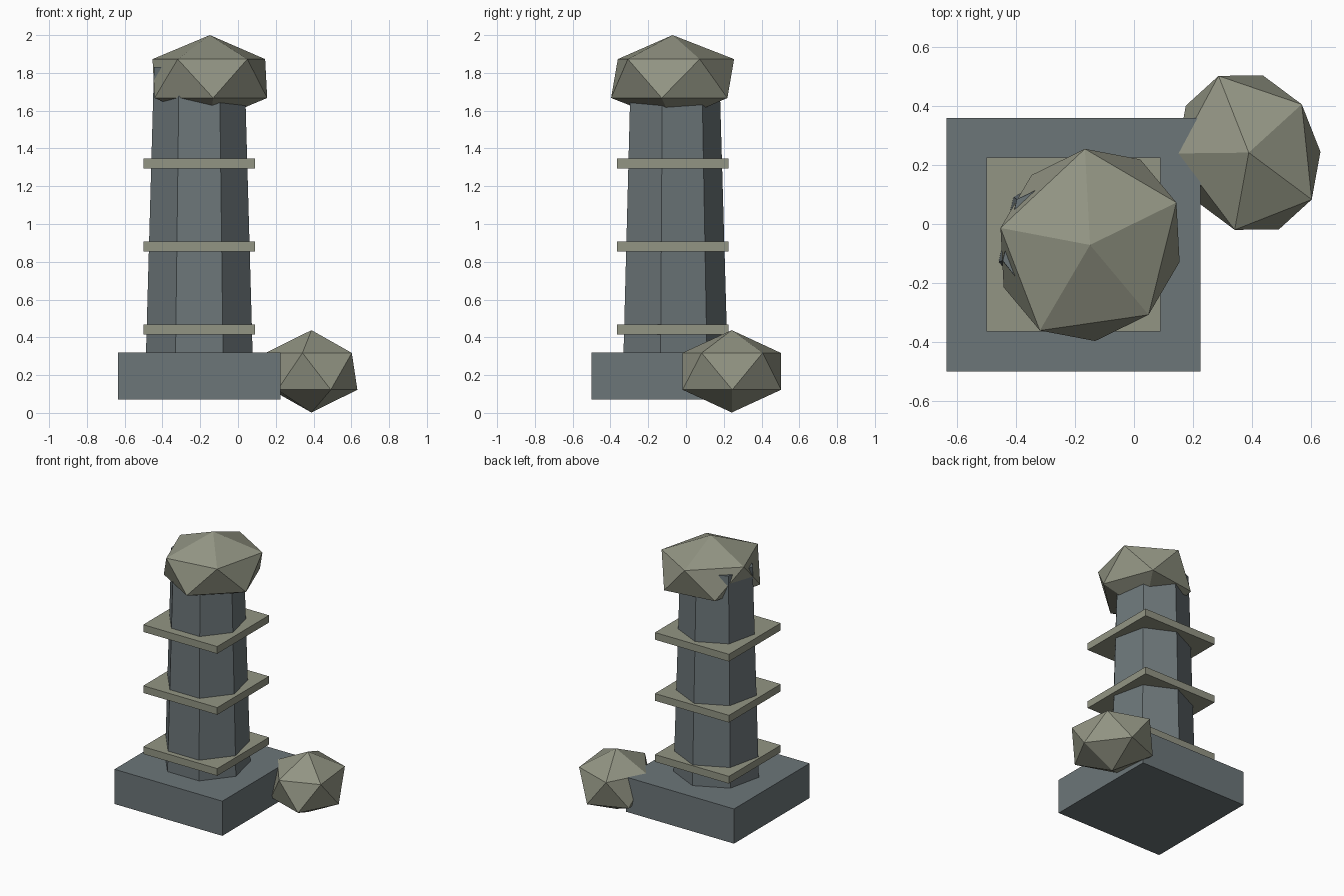
import bpy
from math import radians

cube = bpy.data.objects.get("Cube")
if cube:
    bpy.data.objects.remove(cube, do_unlink=True)


def material(name, color):
    m = bpy.data.materials.new(name)
    m.use_nodes = True
    m.diffuse_color = color
    m.node_tree.nodes["Principled BSDF"].inputs["Base Color"].default_value = color
    return m


slate = material("slate_grey", (0.15, 0.18, 0.19, 1))
stone = material("pale_stone", (0.29, 0.30, 0.23, 1))

# Shared axis of the plinth, shaft and ledges
AXIS_X, AXIS_Y = -0.205, -0.07


def finish(name, mat):
    ob = bpy.context.object
    ob.name = ob.data.name = name
    ob.data.materials.clear()
    ob.data.materials.append(mat)
    return ob


def slab(name, width, bottom, top, mat):
    bpy.ops.mesh.primitive_cube_add(size=1, location=(AXIS_X, AXIS_Y, (bottom + top) / 2))
    bpy.context.object.scale = (width, width, top - bottom)
    return finish(name, mat)


def boulder(name, center, radii, turn):
    bpy.ops.mesh.primitive_ico_sphere_add(subdivisions=1, radius=1, location=center,
                                          rotation=(0, 0, radians(turn)))
    bpy.context.object.scale = radii
    return finish(name, stone)


# Square plinth
slab("plinth", 0.86, 0.07, 0.32, slate)

# Tapered seven-sided shaft, one corner to the back
low, high = 0.30, 1.83
bpy.ops.mesh.primitive_cone_add(vertices=7, radius1=0.29, radius2=0.246, depth=high - low,
                                location=(AXIS_X, AXIS_Y, (low + high) / 2))
finish("shaft", slate)

# Three evenly spaced ledges
for i in range(3):
    z = 0.415 + i * 0.44
    slab(f"ledge_{i + 1}", 0.59, z, z + 0.052, stone)

# Rock on top of the shaft and rock beside the plinth
boulder("cap_rock", (-0.149, -0.071, 1.77), (0.376, 0.342, 0.23), 239.6)
boulder("fallen_rock", (0.389, 0.242, 0.22), (0.3125, 0.267, 0.218), 111.5)
